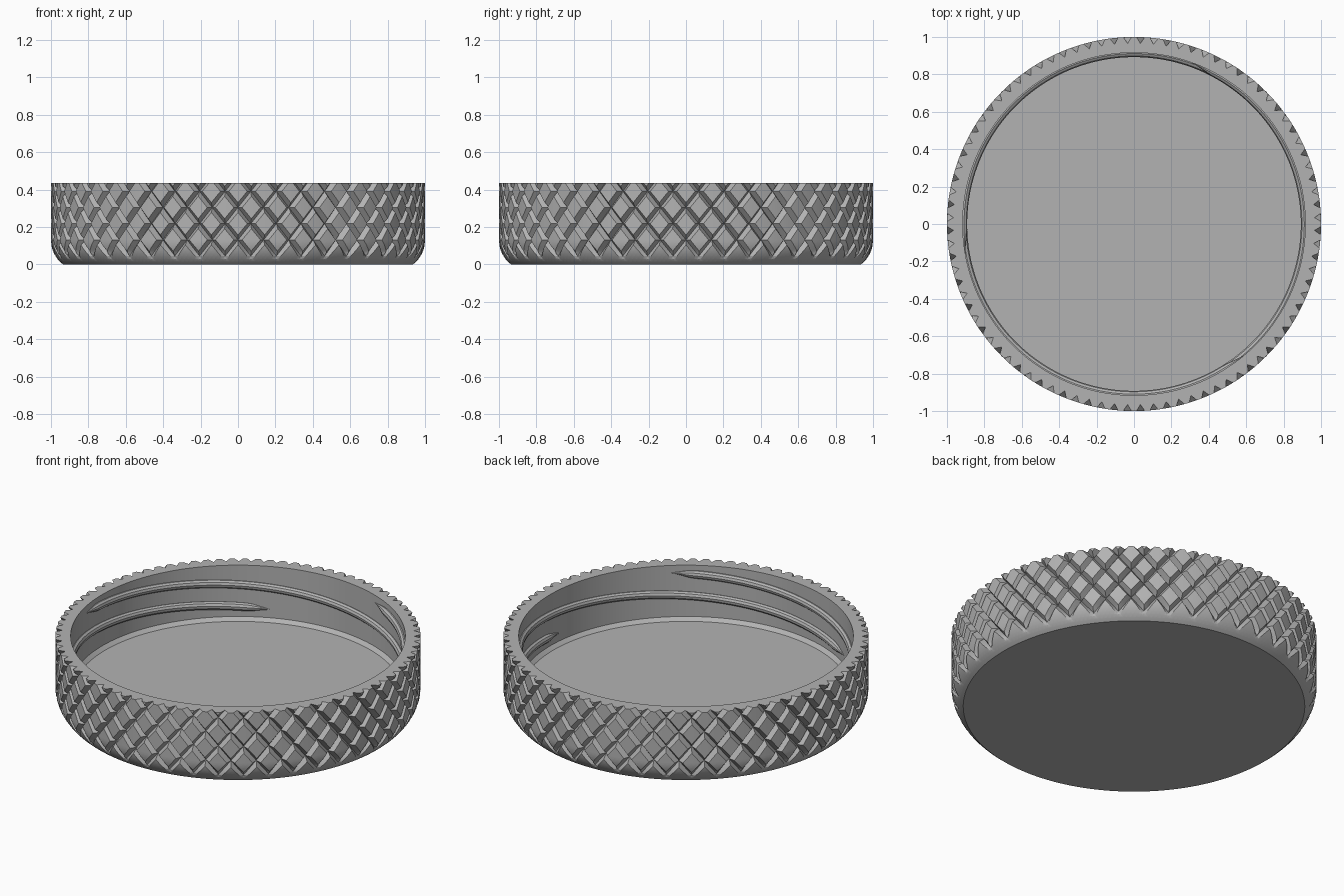
import bpy
import bmesh
from math import pi, cos, sin, sqrt, radians, floor, ceil
from mathutils import Vector

cube = bpy.data.objects.get("Cube")
if cube:
    bpy.data.objects.remove(cube, do_unlink=True)

HEIGHT = 0.435
GROOVES = 44                 # grooves in each helical direction
STEP = 2 * pi / GROOVES
RISE = 0.173                 # height of one knurl diamond
CROSS_Z = 0.045              # height of the lowest groove crossings
HALF_WIDTH = 0.155           # groove half width, as a share of a diamond
DEPTH = 0.034
FILLET, FILLET_TOP = 0.1625, 0.13
WALL = 0.916

metal = bpy.data.materials.new("grey metal")
metal.use_nodes = True
grey = (0.45, 0.45, 0.45, 1)
metal.diffuse_color = grey
metal.node_tree.nodes["Principled BSDF"].inputs["Base Color"].default_value = grey


def finish(obj):
    obj.data.materials.clear()
    obj.data.materials.append(metal)
    bpy.ops.object.select_all(action="DESELECT")
    obj.select_set(True)
    bpy.context.view_layer.objects.active = obj
    bpy.ops.object.shade_smooth_by_angle(angle=radians(25))


def to_flat(s, t):
    """Groove coordinates to unrolled angle and height."""
    return Vector(((s - t + 1) / 2 * STEP, CROSS_Z + (s + t) / 2 * RISE, 0))


def knurl_radius(angle, z):
    """Outer radius: the deeper of two V grooves, limited by the rounded base."""
    across, up = angle / STEP - 0.5, (z - CROSS_Z) / RISE
    cut = 0
    for g in (up + across, up - across):
        cut = max(cut, 1 - abs(g - round(g)) / HALF_WIDTH)
    drop = max(0, FILLET_TOP - z)
    base = 1 - FILLET + sqrt(FILLET ** 2 - drop ** 2)
    return min(1 - DEPTH * cut, base)


# Lid body: unrolled diamond lattice
bm = bmesh.new()
w = HALF_WIDTH
marks = [0, w, 0.33, 0.5, 0.67, 1 - w, 1]
last = len(marks) - 2
lowest = floor(-2 * CROSS_Z / RISE) - 2
highest = ceil(2 * (HEIGHT - CROSS_Z) / RISE) + 1
for k in range(lowest, highest):
    for i in range(GROOVES):
        j = k - i
        for a in range(last + 1):
            for b in range(last + 1):
                s0, s1 = i + marks[a], i + marks[a + 1]
                t0, t1 = j + marks[b], j + marks[b + 1]
                v = [bm.verts.new(to_flat(s, t)) for s, t in
                     ((s0, t0), (s1, t0), (s1, t1), (s0, t1))]
                if a in (0, last) and b in (0, last):
                    # mitre where two grooves meet
                    n = 0 if a == b else 1
                    bm.faces.new((v[n], v[n + 1], v[n + 2]))
                    bm.faces.new((v[n], v[n + 2], v[(n + 3) % 4]))
                else:
                    bm.faces.new(v)
bmesh.ops.remove_doubles(bm, verts=bm.verts[:], dist=1e-5)


def slice_at(z, outer=False, inner=False):
    bmesh.ops.bisect_plane(bm, geom=bm.verts[:] + bm.edges[:] + bm.faces[:], dist=1e-6,
                           plane_co=(0, z, 0), plane_no=(0, 1, 0),
                           clear_outer=outer, clear_inner=inner)


# Trim the lattice, add rings for the rounded base and roll it up
slice_at(HEIGHT, outer=True)
slice_at(0, inner=True)
for n in range(1, 10):
    slice_at(FILLET_TOP * n / 9)
for v in bm.verts:
    angle, z = v.co.x, v.co.y
    r = knurl_radius(angle, z)
    v.co = (r * cos(angle), r * sin(angle), z)
bmesh.ops.remove_doubles(bm, verts=bm.verts[:], dist=1e-4)


def open_edges(z):
    return [e for e in bm.edges if e.is_boundary and
            all(abs(v.co.z - z) < 1e-4 for v in e.verts)]


# Underside, rim, inner wall, chamfer and floor
bmesh.ops.holes_fill(bm, edges=open_edges(0), sides=0)
edges = open_edges(HEIGHT)
for r, z in ((WALL, HEIGHT), (WALL, 0.125), (0.895, 0.105)):
    new = bmesh.ops.extrude_edge_only(bm, edges=edges)["geom"]
    for v in (g for g in new if isinstance(g, bmesh.types.BMVert)):
        flat = Vector((v.co.x, v.co.y, 0)).normalized() * r
        v.co = (flat.x, flat.y, z)
    edges = [g for g in new if isinstance(g, bmesh.types.BMEdge)]
bmesh.ops.holes_fill(bm, edges=edges, sides=0)
bmesh.ops.recalc_face_normals(bm, faces=bm.faces[:])
mesh = bpy.data.meshes.new("lid_body")
bm.to_mesh(mesh)
bm.free()
body = bpy.data.objects.new("lid_body", mesh)
bpy.context.collection.objects.link(body)
finish(body)


# Inner screw threads: three tapered helical ridges
def add_thread(name, start):
    curve = bpy.data.curves.new(name, "CURVE")
    curve.dimensions = "3D"
    curve.bevel_depth = 0.024
    curve.bevel_resolution = 3
    span, count = 196, 99
    line = curve.splines.new("POLY")
    line.points.add(count - 1)
    for n, p in enumerate(line.points):
        turn = span * n / (count - 1)
        angle = radians(start - turn)
        p.co = (WALL * cos(angle), WALL * sin(angle), 0.39 - 0.215 * turn / span, 1)
        p.radius = max(0.03, min(1, turn / 7, (span - turn) / 7))
    obj = bpy.data.objects.new(name, curve)
    bpy.context.collection.objects.link(obj)
    bpy.ops.object.select_all(action="DESELECT")
    obj.select_set(True)
    bpy.context.view_layer.objects.active = obj
    bpy.ops.object.convert(target="MESH")
    finish(bpy.context.object)


for n in range(3):
    add_thread(f"thread_ridge_{n + 1}", 70 + 120 * n)
